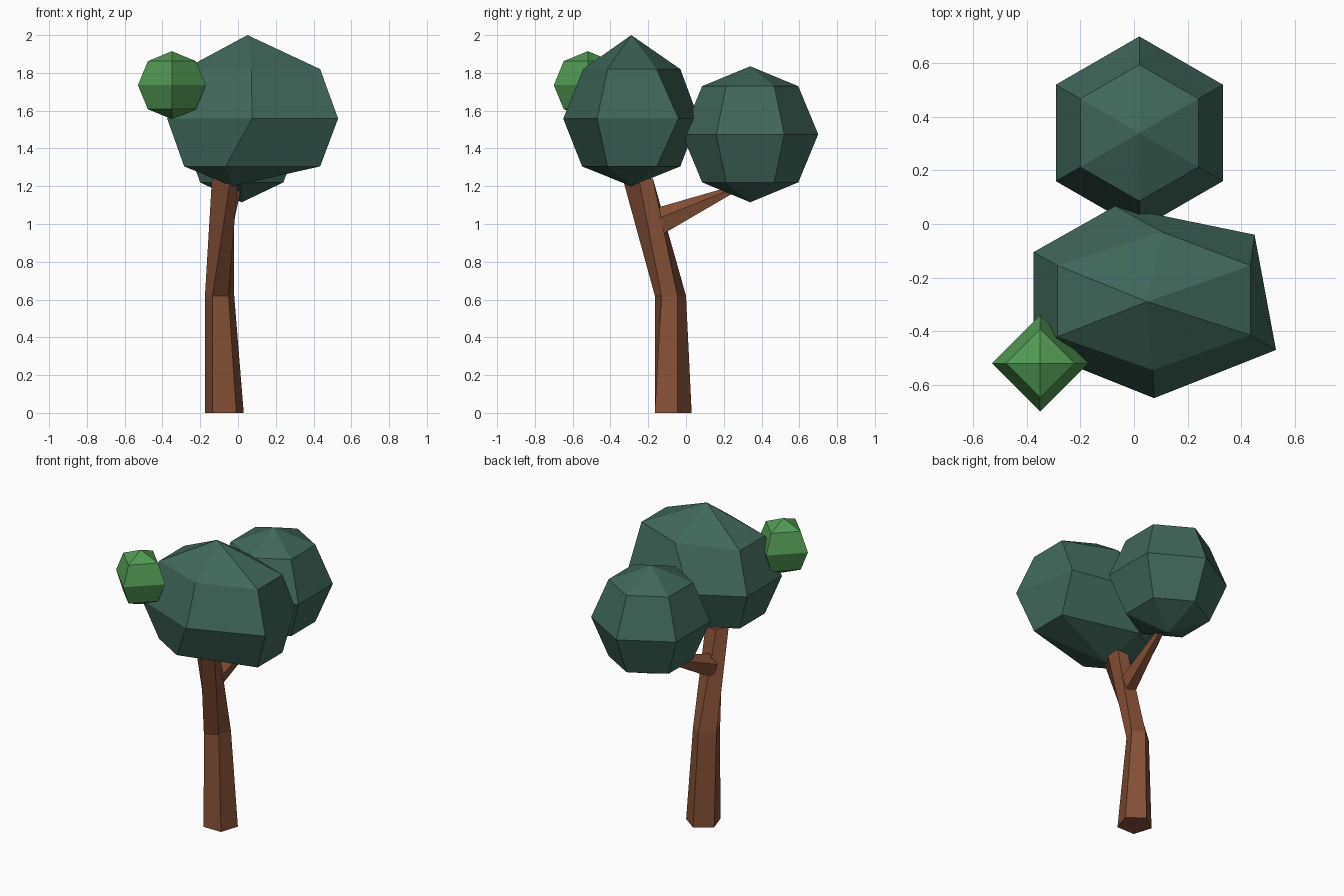
import bpy, bmesh, math
from mathutils import Vector

if "Cube" in bpy.data.objects:
    bpy.data.objects.remove(bpy.data.objects["Cube"])


def material(name, rgb):
    m = bpy.data.materials.new(name)
    m.diffuse_color = (*rgb, 1)
    m.use_nodes = True
    m.node_tree.nodes["Principled BSDF"].inputs["Base Color"].default_value = m.diffuse_color
    return m


bark = material("bark brown", (0.235, 0.08, 0.037))
dark_leaf = material("dark teal leaf", (0.051, 0.136, 0.102))
light_leaf = material("light green leaf", (0.085, 0.325, 0.09))


def loft(name, rings, mat, bottom=None, top=None):
    """Skin counter-clockwise rings from bottom to top, closed by poles or caps."""
    bm = bmesh.new()
    vr = [[bm.verts.new(p) for p in r] for r in rings]
    n = len(vr[0])
    for a, b in zip(vr, vr[1:]):
        for i in range(n):
            j = (i + 1) % n
            bm.faces.new((a[i], a[j], b[j], b[i]))
    for ring, pole in ((vr[0], bottom), (vr[-1], top)):
        if pole is None:
            bm.faces.new(ring)
        else:
            v = bm.verts.new(pole)
            for i in range(n):
                bm.faces.new((ring[i], ring[(i + 1) % n], v))
    bmesh.ops.recalc_face_normals(bm, faces=bm.faces)
    me = bpy.data.meshes.new(name)
    bm.to_mesh(me)
    bm.free()
    me.materials.append(mat)
    ob = bpy.data.objects.new(name, me)
    bpy.context.collection.objects.link(ob)
    return ob


def circle(x, y, z, r, n):
    return [(x + r * math.cos(math.pi / 2 + math.tau * i / n),
             y + r * math.sin(math.pi / 2 + math.tau * i / n), z) for i in range(n)]


def leaf_ball(name, c, r, n, mat):
    x, y, z = c
    s = r * math.sqrt(0.5)
    loft(name, [circle(x, y, z - s, s, n), circle(x, y, z, r, n), circle(x, y, z + s, s, n)],
         mat, (x, y, z - r), (x, y, z + r))


# Round leaf clusters
leaf_ball("back_foliage", (0.02, 0.34, 1.475), 0.36, 6, dark_leaf)
leaf_ball("small_foliage", (-0.35, -0.52, 1.735), 0.18, 4, light_leaf)


# Large uneven leaf cluster: front, right pair, back, left pair
def level(pts, z):
    return [(x, y, z) for x, y in pts]


low = level([(-0.065, -0.55), (0.435, -0.415), (0.435, -0.155),
             (-0.06, -0.03), (-0.285, -0.155), (-0.285, -0.42)], 1.305)
mid = level([(0.075, -0.65), (0.53, -0.47), (0.45, -0.04),
             (-0.07, 0.067), (-0.375, -0.105), (-0.375, -0.47)], 1.558)
high = level([(0.07, -0.545), (0.435, -0.415), (0.435, -0.155),
              (0.105, -0.03), (-0.285, -0.155), (-0.285, -0.42)], 1.82)
loft("large_foliage", [low, mid, high], dark_leaf, (-0.03, -0.29, 1.2), (0.05, -0.29, 2.0))

# Five-sided bent trunk
base = circle(-0.0725, -0.078, 0, 0.108, 5)
bend = level([(-0.09, 0.0), (-0.175, -0.07), (-0.135, -0.165),
              (-0.05, -0.13), (-0.02, -0.045)], 0.62)
tip = level([(-0.10, -0.175), (-0.138, -0.25), (-0.04, -0.335),
             (0.0, -0.25), (-0.02, -0.175)], 1.24)
loft("trunk", [base, bend, tip], bark)


# Tapered side branch reaching into the back cluster
def branch_ring(x, y, z, w, h):
    return [(x + w * math.cos(math.tau * i / 5 + math.pi / 2), y,
             z + h * math.sin(math.tau * i / 5 + math.pi / 2)) for i in range(5)]


loft("branch", [branch_ring(-0.075, -0.14, 1.005, 0.06, 0.085),
                branch_ring(0.0, 0.27, 1.19, 0.02, 0.018)], bark)
